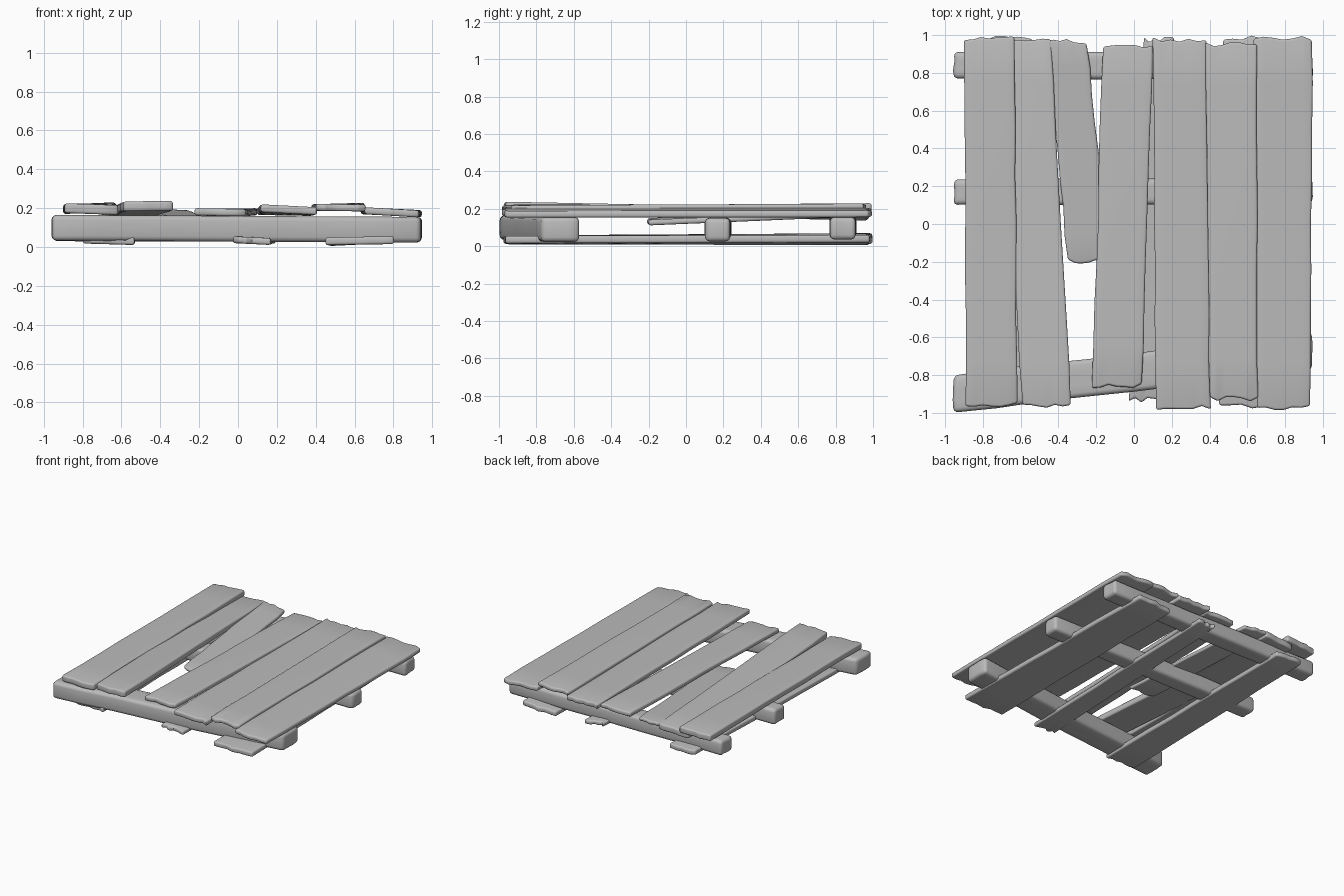
import bpy, bmesh, math, random
from mathutils import Vector

if "Cube" in bpy.data.objects:
    bpy.data.objects.remove(bpy.data.objects["Cube"])
random.seed(4)

wood = bpy.data.materials.new("weathered_grey")
wood.use_nodes = True
wood.diffuse_color = (0.5, 0.5, 0.5, 1)
wood.node_tree.nodes["Principled BSDF"].inputs["Base Color"].default_value = (0.5, 0.5, 0.5, 1)


def timber(name, start, end, thick, bevel, ragged, wobble=0.004, cols=6, rows=8):
    """Loft a board from one top edge (two corners) to another, with ragged ends."""
    s0, s1, e0, e1 = (Vector(p) for p in (*start, *end))
    bm = bmesh.new()
    layers = []
    along = ((e0 + e1) - (s0 + s1)).normalized()
    notch = {0: [random.uniform(0, ragged) for _ in range(cols + 1)],
             rows: [-random.uniform(0, ragged) for _ in range(cols + 1)]}
    side = (s1 - s0).normalized()
    grid = []
    for r in range(rows + 1):
        shift = [random.uniform(-wobble, wobble) for _ in range(2)]
        line = []
        for c in range(cols + 1):
            u, v = c / cols, r / rows
            p = s0.lerp(s1, u).lerp(e0.lerp(e1, u), v)
            p += side * (shift[0] * (1 - u) + shift[1] * u)
            if r in notch:
                p += along * notch[r][c]
            line.append(p)
        grid.append(line)
    # top and bottom skins
    for drop in (0, thick):
        layers.append([[bm.verts.new(p - Vector((0, 0, drop))) for p in line] for line in grid])
    for skin in layers:
        for r in range(rows):
            for c in range(cols):
                bm.faces.new((skin[r][c], skin[r][c + 1], skin[r + 1][c + 1], skin[r + 1][c]))
    # rim between the skins
    rims = []
    for k in layers:
        rims.append(k[0][:-1] + [l[-1] for l in k[:-1]] + k[-1][:0:-1] + [l[0] for l in k[:0:-1]])
    n = len(rims[0])
    for i in range(n):
        j = (i + 1) % n
        bm.faces.new((rims[0][i], rims[0][j], rims[1][j], rims[1][i]))
    bmesh.ops.recalc_face_normals(bm, faces=bm.faces)
    sharp = [e for e in bm.edges if e.calc_face_angle(0) > math.radians(45)]
    bmesh.ops.bevel(bm, geom=sharp, offset=bevel, segments=3, profile=0.5,
                    affect='EDGES', clamp_overlap=True)
    bmesh.ops.recalc_face_normals(bm, faces=bm.faces)
    mesh = bpy.data.meshes.new(name)
    bm.to_mesh(mesh)
    bm.free()
    for f in mesh.polygons:
        f.use_smooth = True
    mesh.set_sharp_from_angle(angle=math.radians(40))
    mesh.materials.append(wood)
    obj = bpy.data.objects.new(name, mesh)
    bpy.context.collection.objects.link(obj)


def plank(name, front, back, thick, ragged=0.025):
    """front and back are (left x, right x, y, left top z, right top z)."""
    ends = [((a, y, za), (b, y, zb)) for a, b, y, za, zb in (front, back)]
    timber(name, *ends, thick, 0.012, ragged)


# Deck boards, uneven and slightly skewed
plank("deck_board_1", (-.89, -.62, -.97, .225, .215), (-.90, -.63, .995, .22, .23), .05)
plank("deck_board_2", (-.59, -.33, -.98, .235, .238), (-.70, -.44, .985, .185, .20), .05)
plank("broken_deck_board", (-.35, -.13, -.21, .15, .14), (-.46, -.25, .98, .20, .19), .03)
plank("deck_board_3", (-.22, .04, -.87, .20, .195), (-.165, .10, .95, .195, .20), .037)
plank("deck_board_4", (.115, .405, -.985, .22, .205), (.10, .38, .99, .205, .20), .04)
plank("deck_board_5", (.40, .655, -.94, .222, .218), (.375, .65, .965, .22, .228), .035)
plank("deck_board_6", (.65, .935, -.985, .205, .188), (.63, .945, .995, .205, .19), .036)

# Thin boards underneath
plank("base_board_1", (-.80, -.53, -.96, .058, .05), (-.77, -.54, 1, .07, .065), .04)
plank("base_board_2", (-.03, .17, -.96, .055, .045), (.05, .21, .995, .07, .06), .035, .045)
plank("base_board_3", (.45, .80, -.98, .05, .055), (.47, .77, 1, .045, .06), .04)

# Cross beams, the front one skewed
beams = {
    "front_beam": (-1.0, -.80, .165, -.77, -.57, .155, .132),
    "middle_beam": (.105, .24, .155, .10, .235, .15, .125),
    "back_beam": (.77, .91, .16, .77, .905, .155, .12),
}
for name, (a, b, z, c, d, w, thick) in beams.items():
    timber(name, ((-.96, a, z), (-.96, b, z)), ((.95, c, w), (.95, d, w)),
           thick, .025, .012, .004, cols=3)
